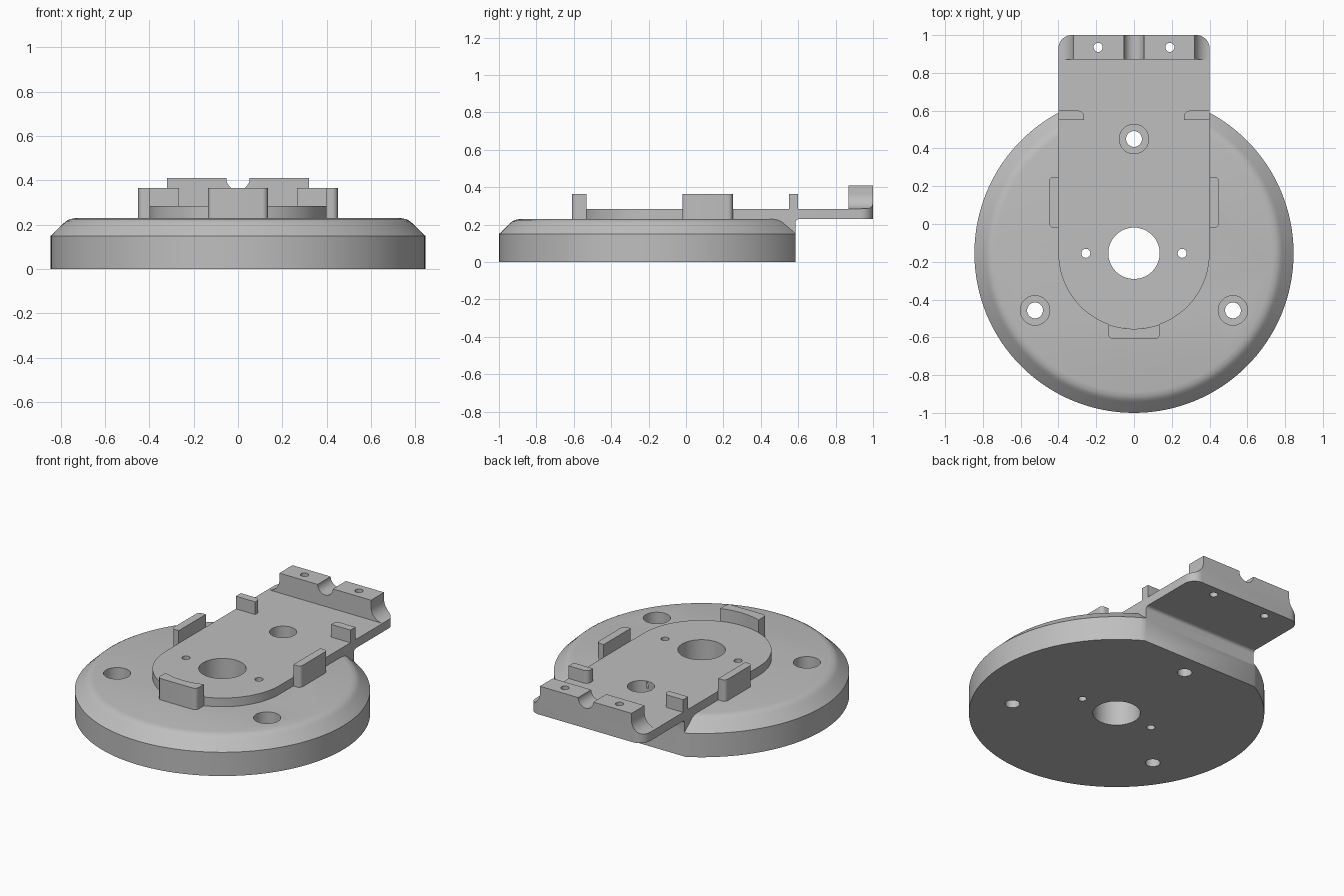
import bpy
import bmesh
from math import cos, sin, pi, radians, hypot

if "Cube" in bpy.data.objects:
    bpy.data.objects.remove(bpy.data.objects["Cube"])

GREY = (0.52, 0.52, 0.52, 1)
grey = bpy.data.materials.new("plain grey")
grey.use_nodes = True
grey.diffuse_color = GREY
grey.node_tree.nodes["Principled BSDF"].inputs["Base Color"].default_value = GREY

CY = -0.155              # disc centre along y
TOP, DECK = 0.23, 0.285  # top of the disc, top of the plate
CLIP = 0.365             # top of the retaining pads
HALF = 0.4               # half width of the plate
BACK = 0.585             # flat rear wall of the disc


def arc(cx, cy, r, a0, a1, n=10):
    """Points along an arc, angles in degrees."""
    angles = [radians(a0 + (a1 - a0) * i / n) for i in range(n + 1)]
    return [(cx + r * cos(a), cy + r * sin(a)) for a in angles]


def loft(name, rings):
    """Closed solid through rings with equal point counts, capped at both ends."""
    bm = bmesh.new()
    loops = [[bm.verts.new(p) for p in ring] for ring in rings]
    for a, b in zip(loops, loops[1:]):
        for i in range(len(a)):
            j = (i + 1) % len(a)
            bm.faces.new((a[i], a[j], b[j], b[i]))
    bm.faces.new(loops[0])
    bm.faces.new(loops[-1])
    bmesh.ops.recalc_face_normals(bm, faces=bm.faces)
    mesh = bpy.data.meshes.new(name)
    bm.to_mesh(mesh)
    bm.free()
    mesh.materials.append(grey)
    obj = bpy.data.objects.new(name, mesh)
    bpy.context.collection.objects.link(obj)
    return obj


PLACE = {"x": lambda u, v, w: (w, u, v),
         "y": lambda u, v, w: (u, w, v),
         "z": lambda u, v, w: (u, v, w)}


def prism(name, outline, lo, hi, axis="z"):
    """Extrude a flat outline along an axis."""
    put = PLACE[axis]
    return loft(name, [[put(u, v, w) for u, v in outline] for w in (lo, hi)])


def rod(x, y, r, lo, hi, n=48):
    return prism("cutter", arc(x, y, r, 0, 360, n)[:-1], lo, hi)


def mirrored(points):
    """Complete an outline given from its +u half."""
    return points + [(-u, v) for u, v in reversed(points)]


def cut(obj, cutters):
    """Subtract every cutter and bake the result."""
    for c in cutters:
        mod = obj.modifiers.new("cut", "BOOLEAN")
        mod.object, mod.operation, mod.solver = c, "DIFFERENCE", "EXACT"
    bpy.context.view_layer.update()
    graph = bpy.context.evaluated_depsgraph_get()
    mesh = bpy.data.meshes.new_from_object(obj.evaluated_get(graph))
    obj.modifiers.clear()
    obj.data = mesh


# Base disc with a sloped, softened rim
rim = [(0.845, 0), (0.845, 0.15), (0.788, 0.205), (0.776, 0.216),
       (0.76, 0.225), (0.735, TOP)]
disc = loft("base_disc", [[(x, y, z) for x, y in arc(0, CY, r, 0, 360, 128)[:-1]]
                          for r, z in rim])

# Plate: round front end, straight sides, rounded rear corners
half_plan = arc(0, CY, HALF, -90, 0, 32)[1:] + arc(0.33, 0.93, 0.07, 0, 90)
plate = prism("plate", [(0, CY - HALF)] + mirrored(half_plan), TOP, DECK)

# Neck joining the rear wall of the disc to the underside of the plate
neck = prism("neck", [(0.3, 0.14), (BACK, 0.14)]
             + arc(BACK + 0.02, TOP - 0.02, 0.02, 180, 90, 6)
             + [(BACK + 0.02, TOP + 0.01), (0.3, TOP + 0.01)],
             -HALF, HALF, "x")

# Rear cable block: central groove, scooped ends, rounded plan corners
block = prism("cable_block", mirrored(arc(0, 0.41, 0.053, -89, 0)
              + [(0.32, 0.41)] + arc(HALF, 0.365, 0.08, 180, 270)
              + [(HALF, DECK - 0.02)]), 0.87, 1, "y")
corners = []
for s in (1, -1):
    edge = arc(0.33, 0.93, 0.07, 0, 90)
    edge = [(0.5, 0.93)] + edge + [(0.33, 1.1), (0.5, 1.1)]
    corners.append(prism("cutter", [(s * x, y) for x, y in edge], 0.1, 0.6))

# Holes
HOLE, SCREW = 0.024, 0.042
centre = [rod(0, CY, 0.136, -0.1, 0.5, 64)]
centre += [rod(s * 0.255, CY, HOLE, -0.1, 0.5, 24) for s in (1, -1)]
front_screws, rear_screw = [], []
for a, group in ((90, rear_screw), (210, front_screws), (330, front_screws)):
    x, y = 0.605 * cos(radians(a)), CY + 0.605 * sin(radians(a))
    group += [rod(x, y, SCREW, -0.1, 0.5), rod(x, y, 0.078, 0.08, 0.5)]
block_holes = [rod(s * 0.19, 0.935, HOLE, -0.1, 0.6, 24) for s in (1, -1)]
rear_cut = prism("cutter", [(-0.6, BACK), (0.6, BACK), (0.6, 1), (-0.6, 1)], -0.1, 0.4)

cut(disc, [rear_cut] + centre + front_screws + rear_screw)
cut(plate, centre + rear_screw + block_holes)
cut(neck, rear_screw)
cut(block, corners + block_holes)
for c in [rear_cut] + centre + front_screws + rear_screw + block_holes + corners:
    bpy.data.objects.remove(c)

# Retaining pads around the plate
parts = [disc, plate, neck, block]
for s, side in ((1, "left"), (-1, "right")):
    pad = ([(HALF, -0.02)] + arc(0.425, 0.005, 0.025, -90, 0, 6)
           + arc(0.425, 0.225, 0.025, 0, 90, 6) + [(HALF, 0.25)])
    parts.append(prism(side + "_pad", [(s * x, y) for x, y in pad], TOP, CLIP))
    clip = [(HALF, 0.55), (HALF, 0.6)] + arc(0.295, 0.57, 0.03, 90, 180, 6) + [(0.265, 0.55)]
    parts.append(prism(side + "_rear_clip", [(s * x, y) for x, y in clip],
                       DECK - 0.01, CLIP))

front = arc(0, CY, HALF, -90, -70.3, 8)[1:] + arc(0.11, -0.585, 0.025, 0, -90, 6)
parts.append(prism("front_pad", [(0, CY - HALF)] + mirrored(front), TOP, CLIP))

# Smooth the round surfaces, keep the edges crisp
bpy.ops.object.select_all(action="DESELECT")
for p in parts:
    p.select_set(True)
bpy.context.view_layer.objects.active = disc
bpy.ops.object.shade_smooth_by_angle(angle=radians(30))
